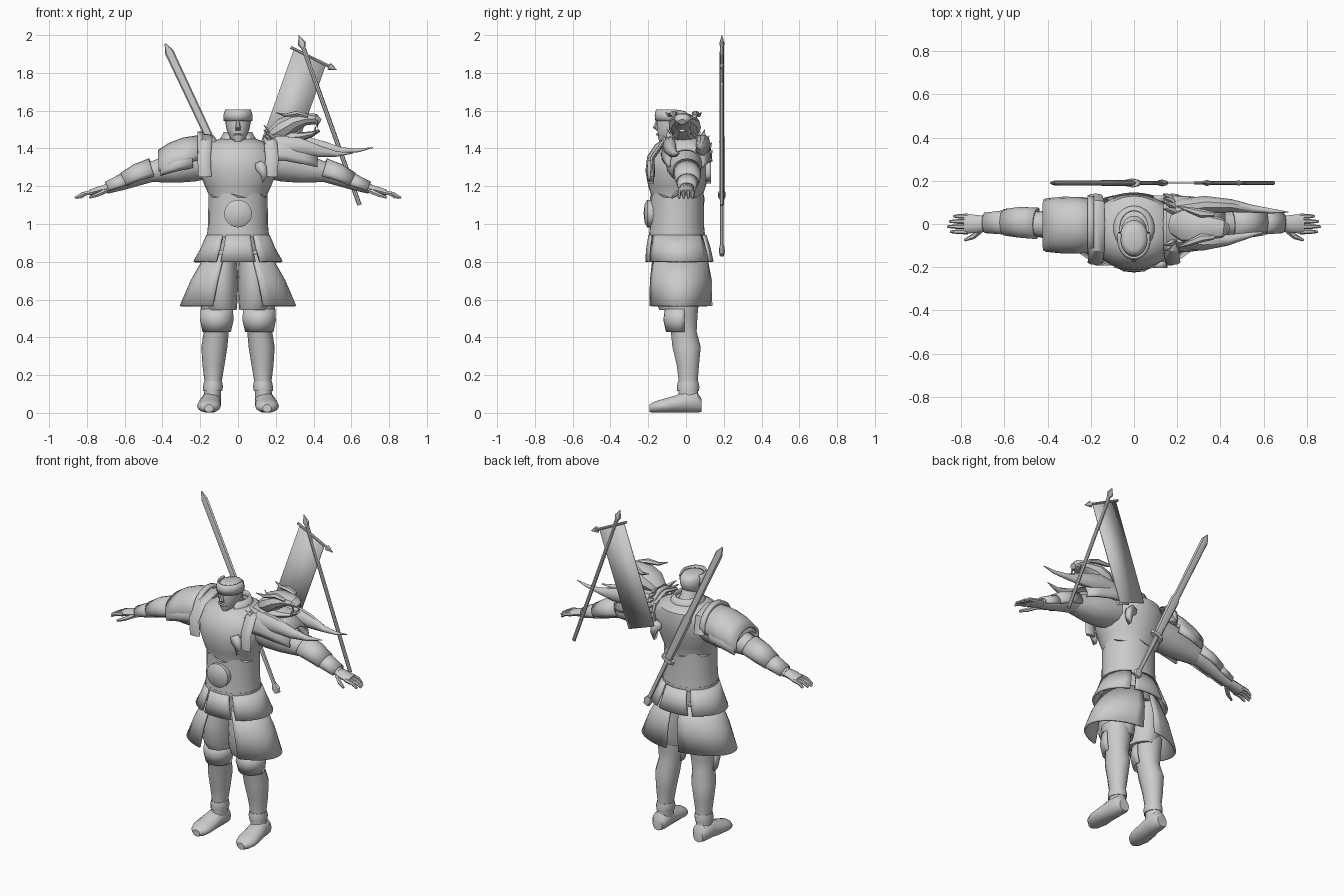
import bpy, bmesh, math
from mathutils import Vector

grey = bpy.data.materials.new("plain_grey")
grey.diffuse_color = (0.6, 0.6, 0.6, 1)
X, Y, Z = Vector((1, 0, 0)), Vector((0, 1, 0)), Vector((0, 0, 1))


def finish(bm, name, thick=0, angle=40):
    bmesh.ops.recalc_face_normals(bm, faces=bm.faces[:])
    me = bpy.data.meshes.new(name)
    bm.to_mesh(me)
    bm.free()
    me.materials.append(grey)
    ob = bpy.data.objects.new(name, me)
    bpy.context.collection.objects.link(ob)
    if thick:
        mod = ob.modifiers.new("thickness", 'SOLIDIFY')
        mod.thickness = thick
        mod.offset = 0
    bpy.ops.object.select_all(action='DESELECT')
    bpy.context.view_layer.objects.active = ob
    ob.select_set(True)
    bpy.ops.object.shade_smooth_by_angle(angle=math.radians(angle))
    return ob


def tube(name, pts, n=14, ref=Y, axis=None, arc=None, thick=0, m=1, zig=0, angle=40):
    """Loft ellipses (x, y, z, a, b) along a path; an arc in degrees gives an open shell."""
    bm = bmesh.new()
    rings = []
    for i, (x, y, z, a, b) in enumerate(pts):
        c = Vector((x, y, z))
        p, q = pts[max(i - 1, 0)], pts[min(i + 1, len(pts) - 1)]
        t = axis or (Vector(q[:3]) - Vector(p[:3])).normalized()
        u = (ref - t * ref.dot(t)).normalized()
        v = t.cross(u)
        ring = []
        for k in range(n + 1 if arc else n):
            th = math.radians(arc[0] + (arc[1] - arc[0]) * k / n if arc else 360 * k / n)
            co = c + u * a * math.cos(th) + v * b * math.sin(th)
            if zig and i == len(pts) - 1 and k % 4 < 2:
                co += t * zig
            ring.append(bm.verts.new((co.x * m, co.y, co.z)))
        rings.append(ring)
    for r, s in zip(rings, rings[1:]):
        for k in range(n):
            j = (k + 1) % len(r)
            bm.faces.new((r[k], r[j], s[j], s[k]))
    if not arc:
        bm.faces.new(rings[0])
        bm.faces.new(rings[-1])
    return finish(bm, name, thick, angle)


def body(name, rows, n=24, **kw):
    """Upright loft from rows of (z, half width, front y, back y)."""
    return tube(name, [(0, (f + k) / 2, z, w, (k - f) / 2) for z, w, f, k in rows],
                n, X, Z, **kw)


def plate(name, outline, y, thick):
    bm = bmesh.new()
    bm.faces.new([bm.verts.new((x, y, z)) for x, z in outline])
    return finish(bm, name, thick)


# Torso and waist armour
body("torso", [(.80, .14, -.15, .08), (.95, .15, -.18, .085), (1.14, .148, -.18, .085),
               (1.2, .175, -.20, .105), (1.28, .208, -.215, .125), (1.36, .215, -.205, .138),
               (1.42, .17, -.165, .13), (1.45, .10, -.12, .09)])
body("waist_armour", [(.945, .164, -.195, .1), (1.0, .158, -.19, .095),
                      (1.14, .157, -.19, .097)], zig=.022)
body("belt", [(.93, .165, -.195, .1), (.955, .165, -.195, .1)])
tube("belly_disc", [(0, -.17, 1.055, .073, .073), (0, -.205, 1.055, .073, .073),
                    (0, -.219, 1.055, .05, .05), (0, -.224, 1.055, .005, .005)], 24, X, angle=50)

# Neck, collar and head
tube("neck", [(0, -.02, 1.4, .075, .08), (0, -.04, 1.46, .055, .06), (0, -.06, 1.52, .05, .055)], 14, X)
tube("collar", [(0, -.02, 1.42, .105, .11), (0, -.02, 1.485, .07, .085)], 18, X, Z,
     arc=(-60, 240), thick=.012)
head = [(1.437, -.115, .022, .028), (1.455, -.098, .042, .05), (1.5, -.078, .06, .075),
        (1.54, -.068, .068, .086), (1.575, -.065, .066, .084), (1.595, -.07, .058, .07),
        (1.603, -.075, .035, .045)]
tube("head", [(0, y, z, a, b) for z, y, a, b in head], 18, X, Z, angle=60)
tube("headband", [(0, -.068, 1.545, .072, .09), (0, -.07, 1.575, .074, .092),
                  (0, -.075, 1.605, .064, .08)], 18, X, Z, arc=(-200, 20), thick=.008)
tube("nose", [(0, -.155, 1.545, .008, .006), (0, -.163, 1.51, .014, .015),
              (0, -.15, 1.495, .012, .008)], 6, X, Z)
tube("mouth", [(-.022, -.14, 1.472, .008, .006), (0, -.15, 1.474, .01, .007),
               (.022, -.14, 1.472, .008, .006)], 6)

# Skirt tiers
for name, a0, a1 in (("front", -113, -67), ("back", 65, 115), ("right", -60, 58), ("left", 122, 240)):
    tube("upper_skirt_" + name, [(0, -.035, .80, .232, .175), (0, -.04, .87, .192, .165),
                                 (0, -.045, .94, .163, .148)], 10, X, Z, arc=(a0, a1), thick=.012)

for m, s in ((1, "right"), (-1, "left")):
    tube("side_skirt_" + s, [(0, -.035, .565, .303, .17), (0, -.035, .70, .245, .168),
                             (0, -.04, .84, .165, .145)], 14, X, Z, arc=(-64, 82), thick=.012, m=m)
    # Legs and boots
    tube("trouser_" + s, [(.085, -.04, .545, .078, .1), (.09, -.045, .60, .088, .125),
                          (.085, -.045, .72, .085, .13), (.075, -.04, .86, .07, .11)], 16, X, Z, m=m)
    tube("leg_" + s, [(.115, -.02, .60, .085, .09), (.113, -.02, .5, .078, .082),
                      (.115, -.012, .43, .066, .07), (.125, .003, .35, .069, .077),
                      (.13, .01, .25, .058, .06), (.132, .012, .15, .043, .05),
                      (.138, .012, .05, .047, .058)], 14, X, Z, m=m)
    tube("knee_pad_" + s, [(.113, -.022, .43, .07, .078), (.112, -.024, .49, .083, .09),
                           (.112, -.022, .55, .08, .085)], 12, X, Z, arc=(-190, 10), thick=.012, m=m)
    tube("boot_" + s, [(.14, .082, .04, .034, .036), (.14, .06, .055, .05, .055),
                       (.143, 0, .058, .054, .058), (.15, -.06, .046, .06, .046),
                       (.154, -.13, .036, .063, .036), (.154, -.17, .03, .05, .03),
                       (.154, -.192, .024, .024, .02)], 14, X, -Y, m=m)
    tube("boot_cuff_" + s, [(.134, .011, .115, .05, .058), (.132, .011, .14, .053, .06),
                            (.132, .011, .165, .048, .054)], 12, X, Z, m=m)
    # Arms, bracers and hands
    tube("upper_arm_" + s, [(.16, -.01, 1.34, .1, .1), (.25, -.01, 1.32, .098, .1),
                            (.34, -.005, 1.295, .08, .08), (.46, 0, 1.275, .055, .055)], 14, m=m)
    tube("forearm_" + s, [(.42, 0, 1.285, .055, .052), (.52, .008, 1.258, .06, .052),
                          (.62, .008, 1.215, .045, .038), (.70, .005, 1.185, .036, .026)], 12, m=m)
    tube("bracer_" + s, [(.45, .003, 1.285, .068, .06), (.53, .008, 1.258, .066, .056),
                         (.60, .008, 1.225, .056, .045)], 12, arc=(-30, 210), thick=.012, m=m)
    tube("wrist_guard_" + s, [(.58, .008, 1.232, .054, .044), (.69, .005, 1.19, .043, .032)],
         12, arc=(-30, 210), thick=.01, m=m)
    tube("palm_" + s, [(.68, .005, 1.19, .032, .022), (.73, 0, 1.18, .042, .022),
                       (.785, .002, 1.165, .046, .017)], 10, m=m)
    for i in range(4):
        y, end = .036 - .024 * i, (.835, .855, .863, .85)[i]
        tube("finger_%d_%s" % (i + 1, s), [(.77, y, 1.168, .012, .012),
             ((.77 + end) / 2 + .005, y, 1.16, .011, .011), (end, y, 1.138, .006, .007)], 6, m=m)
    tube("thumb_" + s, [(.70, -.02, 1.175, .014, .014), (.745, -.058, 1.155, .013, .012),
                        (.785, -.075, 1.14, .006, .007)], 6, m=m)
    # Straps over the shoulders
    tube("shoulder_strap_" + s, [(.175, -.175, 1.25, .035, .012), (.18, -.178, 1.35, .035, .012),
         (.172, -.12, 1.435, .035, .012), (.17, 0, 1.465, .035, .012),
         (.172, .10, 1.43, .035, .012), (.18, .13, 1.33, .035, .012)], 8, X, m=m)

# Teardrop crests on the chest and back
drop = [(.09, 1.32), (.125, 1.335), (.15, 1.31), (.155, 1.26), (.13, 1.215), (.12, 1.26), (.095, 1.285)]
plate("chest_crest", drop, -.188, .03)
plate("back_crest", drop, .118, .03)

# Plain layered shoulder guard
tube("shoulder_guard_upper", [(.19, -.005, 1.37, .118, .095), (.29, -.005, 1.345, .12, .105),
     (.36, -.005, 1.325, .118, .098), (.42, -.005, 1.30, .11, .085)], 14, axis=X, arc=(-15, 195), thick=.016, m=-1)
tube("shoulder_guard_lower", [(.24, -.005, 1.33, .125, .07), (.33, -.005, 1.31, .126, .07),
     (.41, -.005, 1.285, .118, .065)], 14, axis=X, arc=(-25, 205), thick=.014, m=-1)
tube("shoulder_guard_rim", [(.185, -.005, 1.38, .125, .10), (.215, -.005, 1.375, .127, .105)],
     14, axis=X, arc=(-20, 200), thick=.02, m=-1)

# Beast-head shoulder guard
tube("beast_neck", [(.15, 0, 1.37, .125, .11), (.25, 0, 1.365, .122, .11), (.34, 0, 1.345, .11, .1),
     (.42, 0, 1.32, .09, .075)], 14, axis=X, arc=(-15, 195), thick=.016)
tube("beast_skull", [(.18, 0, 1.47, .05, .04), (.24, -.005, 1.505, .085, .06),
     (.30, -.01, 1.54, .082, .048), (.36, -.015, 1.555, .055, .033), (.41, -.02, 1.555, .045, .03),
     (.435, -.02, 1.54, .022, .016)], 10, angle=30)
tube("beast_jaw", [(.24, -.005, 1.455, .075, .045), (.33, -.01, 1.462, .055, .025),
     (.39, -.015, 1.475, .04, .015), (.43, -.02, 1.495, .015, .008)], 8, angle=30)
for y in (-.05, .02):
    tube("beast_fang", [(.415, y, 1.54, .008, .008), (.42, y, 1.505, .002, .002)], 5, X)
    tube("beast_tooth", [(.405, y, 1.48, .008, .008), (.41, y, 1.515, .002, .002)], 5, X)
for y in (-.06, .045):
    tube("beast_brow", [(.37, y, 1.57, .012, .01), (.31, y * 1.1, 1.585, .02, .015),
         (.25, y * 1.5, 1.575, .012, .01), (.20, y * 1.8, 1.59, .002, .002)], 6)

# Swept horns beneath the beast head
tube("horn_back", [(.20, .07, 1.41, .045, .06), (.33, .09, 1.42, .04, .055), (.45, .085, 1.40, .03, .04),
     (.55, .07, 1.388, .018, .018), (.64, .06, 1.39, .011, .01), (.715, .055, 1.405, .002, .002)], 10)
tube("horn_front", [(.20, -.07, 1.41, .045, .06), (.32, -.085, 1.41, .038, .05),
     (.43, -.075, 1.385, .026, .032), (.52, -.055, 1.37, .015, .015), (.61, -.035, 1.375, .002, .002)], 10)

# Mane spikes around the beast neck
for i in range(15):
    th = math.radians(-15 + 210 * i / 14)
    c, s = math.cos(th), math.sin(th)
    tube("mane_spike", [(.20, .10 * c, 1.37 + .10 * s, .022, .022), (.17, .125 * c, 1.375 + .13 * s, .014, .014),
         (.135, .14 * c, 1.39 + .155 * s, .002, .002)], 4, X if abs(c) < .5 else Z, X, angle=20)


# Back sword, its hilt and the banner pole
def rod(name, x0, z0, slope, rows, n=8):
    tube(name, [(x0 + slope * (z0 - z), .19, z, a, b) for z, a, b in rows], n, angle=30)


rod("sword_sheath", -.385, 1.955, .47, [(1.955, .003, .004), (1.91, .012, .024), (1.47, .012, .022),
                                        (1.44, .014, .03), (1.16, .013, .025)])
rod("sword_guard", -.385, 1.955, .47, [(1.165, .02, .045), (1.145, .02, .045)])
rod("sword_grip", -.385, 1.955, .47, [(1.15, .01, .015), (.87, .009, .013)])
rod("sword_pommel", -.385, 1.955, .47, [(.885, .012, .016), (.86, .016, .028), (.835, .012, .02)])
rod("banner_pole", .322, 2, .357, [(1.94, .01, .012), (1.10, .01, .012)])
rod("pole_tip", .322, 2, .357, [(2.0, .001, .001), (1.955, .014, .022), (1.93, .008, .01)])
tube("banner_bar", [(.28, .19, 1.935, .008, .008), (.48, .19, 1.836, .008, .008), (.482, .19, 1.835, .013, .02),
                    (.525, .19, 1.815, .001, .001)], 8, angle=30)
plate("banner_cloth", [(.296, 1.925), (.466, 1.843), (.262, 1.272), (.086, 1.335)], .19, .006)
